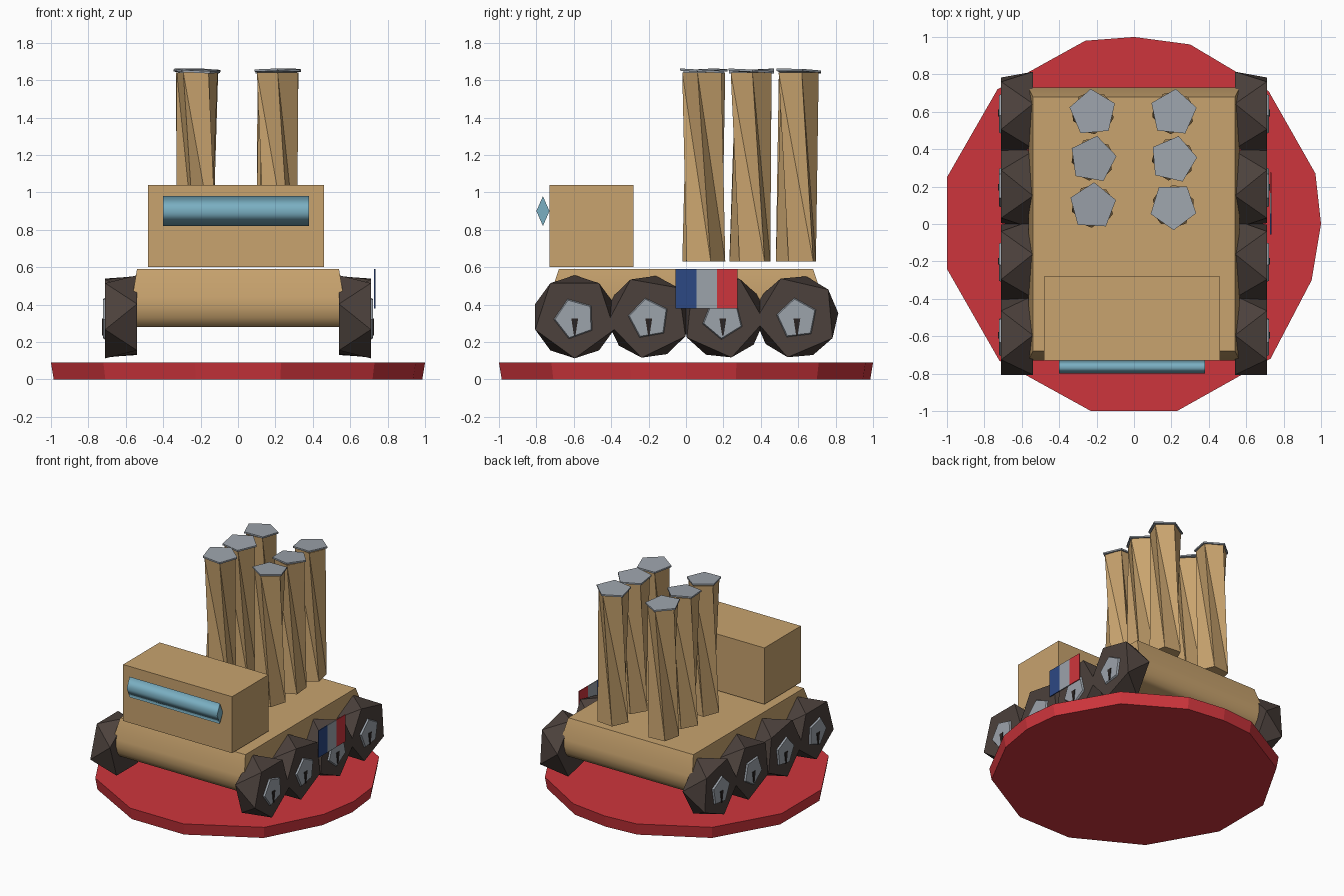
import bpy
import bmesh
from math import cos, sin, radians, pi
from mathutils import Vector

if "Cube" in bpy.data.objects:
    bpy.data.objects.remove(bpy.data.objects["Cube"], do_unlink=True)


def material(name, r, g, b):
    """Flat material from 0-255 display values, stored as linear."""
    color = [((c / 255 + 0.055) / 1.055) ** 2.4 for c in (r, g, b)] + [1]
    mat = bpy.data.materials.new(name)
    mat.use_nodes = True
    mat.diffuse_color = color
    node = next(n for n in mat.node_tree.nodes if n.type == 'BSDF_PRINCIPLED')
    node.inputs["Base Color"].default_value = color
    return mat


TAN = material("tan", 200, 163, 110)
RED = material("red", 206, 53, 60)
BLUE = material("navy blue", 44, 72, 132)
GREY = material("light grey", 156, 163, 171)
RUBBER = material("dark brown", 76, 65, 60)
SLOT = material("near black", 42, 36, 34)
GLASS = material("pale blue", 122, 175, 194)


def loft(name, rings, mat, smooth=False):
    """Join rings of points with triangles and close both ends."""
    bm = bmesh.new()
    loops = [[bm.verts.new(p) for p in ring] for ring in rings]
    n = len(loops[0])
    for a, b in zip(loops, loops[1:]):
        for i in range(n):
            j = (i + 1) % n
            bm.faces.new((a[i], a[j], b[i])).smooth = smooth
            bm.faces.new((a[j], b[j], b[i])).smooth = smooth
    bm.faces.new(loops[0])
    bm.faces.new(loops[-1])
    bmesh.ops.recalc_face_normals(bm, faces=bm.faces)
    # merge triangle pairs that lie flat
    bmesh.ops.dissolve_limit(bm, angle_limit=radians(0.5),
                             verts=bm.verts, edges=bm.edges)
    mesh = bpy.data.meshes.new(name)
    bm.to_mesh(mesh)
    bm.free()
    mesh.materials.append(mat)
    obj = bpy.data.objects.new(name, mesh)
    bpy.context.collection.objects.link(obj)
    return obj


def circle(n, radius, start=0):
    """Regular polygon in 2D, start angle in degrees."""
    return [(radius * cos(radians(start) + i * 2 * pi / n),
             radius * sin(radians(start) + i * 2 * pi / n)) for i in range(n)]


def rect(hx, hy, z):
    return [(-hx, -hy, z), (hx, -hy, z), (hx, hy, z), (-hx, hy, z)]


def box(name, lo, hi, mat):
    (x0, y0, z0), (x1, y1, z1) = lo, hi
    rings = [[(x0, y0, z), (x1, y0, z), (x1, y1, z), (x0, y1, z)] for z in (z0, z1)]
    return loft(name, rings, mat)


# Uneven round stand
outline = [(1, 0), (0.97, 0.27), (0.72, 0.71), (0.3, 0.96), (0, 1), (-0.26, 0.98),
           (-0.73, 0.72), (-1, 0.25), (-1, -0.24), (-0.72, -0.73), (-0.23, -1),
           (0.23, -1), (0.73, -0.72), (0.95, -0.3)]
loft("stand", [[(x * s, y * s, z) for x, y in outline]
               for s, z in ((0.985, 0), (1, 0.09))], RED)

# Hull with a rounded underside and sloping upper edge
hull = loft("hull", [rect(*s) for s in (
    (0.54, 0.66, 0.28), (0.545, 0.69, 0.295), (0.55, 0.715, 0.33),
    (0.555, 0.73, 0.38), (0.565, 0.73, 0.44), (0.54, 0.68, 0.59))], TAN)
bpy.ops.object.select_all(action='DESELECT')
hull.select_set(True)
bpy.context.view_layer.objects.active = hull
bpy.ops.object.shade_smooth_by_angle(angle=radians(28))

# Cab and its bar-shaped window
box("cab", (-0.48, -0.73, 0.6), (0.46, -0.28, 1.04), TAN)
loft("cab_window", [[(x, -0.765 + y * 0.035, 0.9 + z * 0.08) for y, z in circle(4, 1)]
                    for x in (-0.4, 0.38)], GLASS, smooth=True)

# Launch tubes: twisted five-sided columns with tilted caps
turns = {-1: (15, 8, 23), 1: (55, 5, 12)}
for side, word in ((-1, "right"), (1, "left")):
    for row, turn in enumerate(turns[side]):
        cx = side * 0.215 - 0.005
        cy = 0.095 + 0.25 * row
        label = f"{word}_{row + 1}"
        tube = [[(cx + x, cy + y, z) for x, y in circle(5, 0.115, turn + twist)]
                for z, twist in ((0.63, 36), (1.64, 0))]
        loft(f"tube_{label}", tube, TAN)
        tilt = Vector((0.06 * cos(turn), 0.06 * sin(turn)))
        cap = [[(cx + x, cy + y, z + tilt.dot(Vector((x, y))))
                for x, y in circle(5, 0.128, turn)] for z in (1.643, 1.655)]
        loft(f"tube_cap_{label}", cap, GREY)

# Wheels: chunky five-sided antiprisms with hubs and a wedge slot
for side, word in ((-1, "right"), (1, "left")):
    for k, turn in enumerate((18, 8, 30, 5)):
        cy, cz = -0.595 + 0.396 * k, 0.335
        label = f"{word}_{k + 1}"

        def ring(x, radius, start, drop=0):
            return [(side * x, cy + y, cz - drop + z)
                    for y, z in circle(5, radius, start)]

        loft(f"wheel_{label}", [ring(0.54, 0.222, turn), ring(0.71, 0.222, turn + 36)],
             RUBBER)
        loft(f"hub_{label}", [ring(0.705, 0.115, turn + 20, 0.01),
                              ring(0.722, 0.105, turn + 20, 0.01)], GREY)
        wedge = [(-0.018, -0.01), (0.018, -0.01), (0.004, -0.1), (-0.004, -0.1)]
        loft(f"hub_slot_{label}", [[(side * x, cy + y, cz + z) for y, z in wedge]
                                   for x in (0.72, 0.727)], SLOT)

# Three-colour flag plate on the left side
for k, (name, mat) in enumerate((("blue", BLUE), ("grey", GREY), ("red", RED))):
    y = -0.055 + 0.11 * k
    box(f"flag_{name}", (0.728, y, 0.38), (0.735, y + 0.11, 0.59), mat)
